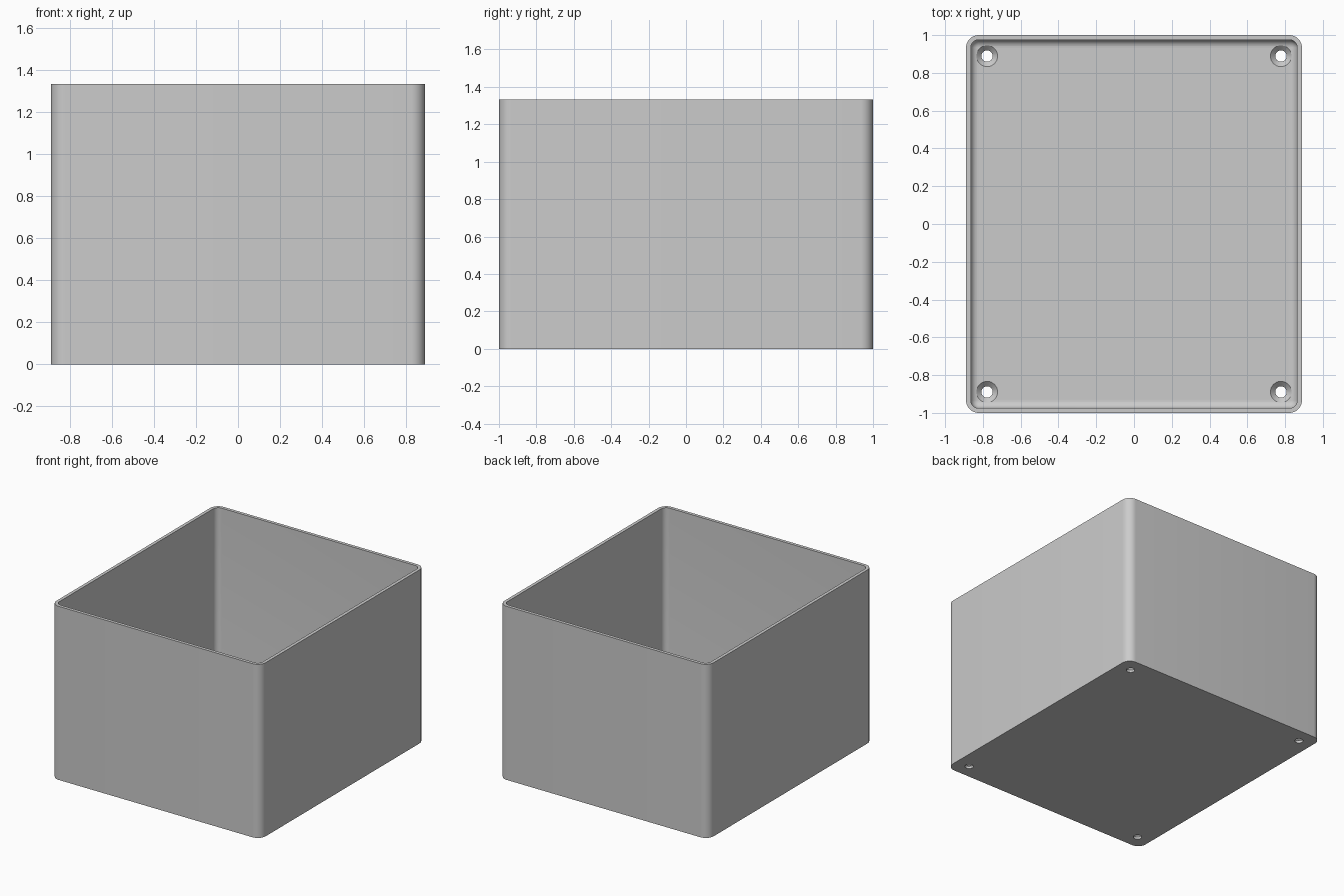
import bpy
import bmesh
from math import cos, sin, pi, radians

cube = bpy.data.objects.get("Cube")
if cube:
    bpy.data.objects.remove(cube, do_unlink=True)

HALF_X, HALF_Y, HEIGHT = 0.889, 1.0, 1.333
CORNER, WALL, FLOOR, FILLET = 0.067, 0.025, 0.044, 0.04
HOLE_X, HOLE_Y, HOLE_R, SINK_R = 0.778, 0.889, 0.03, 0.056

grey = bpy.data.materials.new("plain grey")
grey.use_nodes = True
colour = (0.6, 0.6, 0.6, 1)
grey.diffuse_color = colour
grey.node_tree.nodes["Principled BSDF"].inputs["Base Color"].default_value = colour


def rounded_ring(bm, inset, z, steps=10):
    """Rounded rectangle, inset from the outer outline."""
    r = max(CORNER - inset, 0.002)
    verts = []
    for i, (sx, sy) in enumerate([(1, 1), (-1, 1), (-1, -1), (1, -1)]):
        cx, cy = sx * (HALF_X - inset - r), sy * (HALF_Y - inset - r)
        for k in range(steps + 1):
            a = (i + k / steps) * pi / 2
            verts.append(bm.verts.new((cx + r * cos(a), cy + r * sin(a), z)))
    return verts


def circle_ring(bm, x, y, r, z, steps=32):
    return [bm.verts.new((x + r * cos(2 * pi * k / steps),
                          y + r * sin(2 * pi * k / steps), z)) for k in range(steps)]


def loft(bm, rings):
    """Skin consecutive rings and cap both ends."""
    for a, b in zip(rings, rings[1:]):
        n = len(a)
        for k in range(n):
            j = (k + 1) % n
            bm.faces.new((a[k], a[j], b[j], b[k]))
    bm.faces.new(rings[0][::-1])
    bm.faces.new(rings[-1])


def make_object(name, bm):
    bmesh.ops.recalc_face_normals(bm, faces=bm.faces)
    mesh = bpy.data.meshes.new(name)
    bm.to_mesh(mesh)
    bm.free()
    mesh.materials.append(grey)
    obj = bpy.data.objects.new(name, mesh)
    bpy.context.collection.objects.link(obj)
    return obj


# Open box: outer wall, rim, inner wall, then a fillet down to the floor
bm = bmesh.new()
profile = [(0, 0), (0, HEIGHT), (WALL, HEIGHT)]
for k in range(9):
    a = k / 8 * pi / 2
    profile.append((WALL + FILLET * (1 - cos(a)), FLOOR + FILLET * (1 - sin(a))))
loft(bm, [rounded_ring(bm, inset, z) for inset, z in profile])
box = make_object("open_box", bm)

# Four countersunk screw holes through the floor
bm = bmesh.new()
sink_start = FLOOR - (SINK_R - HOLE_R)
for x in (-HOLE_X, HOLE_X):
    for y in (-HOLE_Y, HOLE_Y):
        loft(bm, [circle_ring(bm, x, y, r, z) for r, z in
                  [(HOLE_R, -0.1), (HOLE_R, sink_start), (SINK_R, FLOOR), (SINK_R, 0.2)]])
cutter = make_object("screw_hole_cutter", bm)
cutter.hide_render = True

cut = box.modifiers.new("screw holes", "BOOLEAN")
cut.operation = "DIFFERENCE"
cut.solver = "EXACT"
cut.object = cutter
bpy.ops.object.select_all(action="DESELECT")
box.select_set(True)
bpy.context.view_layer.objects.active = box
bpy.ops.object.modifier_apply(modifier=cut.name)
bpy.data.objects.remove(cutter, do_unlink=True)
bpy.ops.object.shade_smooth_by_angle(angle=radians(30))
